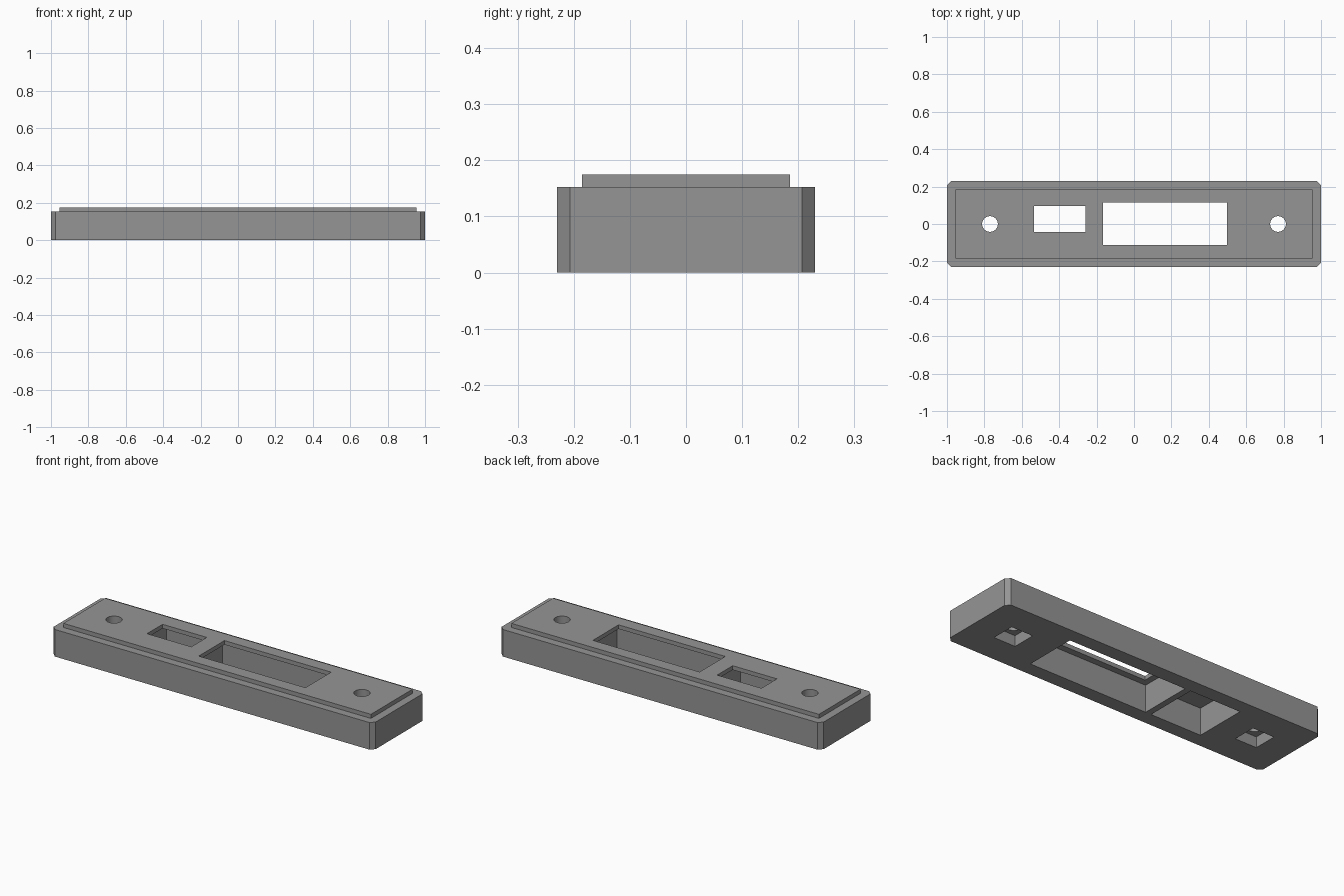
import bpy, bmesh, math

if "Cube" in bpy.data.objects:
    bpy.data.objects.remove(bpy.data.objects["Cube"])

BODY_TOP, PLATE_TOP = 0.152, 0.175

grey = bpy.data.materials.new("plain grey")
grey.diffuse_color = (0.3, 0.3, 0.3, 1)
grey.use_nodes = True
grey.node_tree.nodes["Principled BSDF"].inputs["Base Color"].default_value = grey.diffuse_color


def prism(name, points, z0, z1):
    """Extrude a flat outline from z0 to z1."""
    bm = bmesh.new()
    face = bm.faces.new([bm.verts.new((x, y, z0)) for x, y in points])
    top = bmesh.ops.extrude_face_region(bm, geom=[face])["geom"]
    verts = [v for v in top if isinstance(v, bmesh.types.BMVert)]
    bmesh.ops.translate(bm, verts=verts, vec=(0, 0, z1 - z0))
    bmesh.ops.recalc_face_normals(bm, faces=bm.faces)
    mesh = bpy.data.meshes.new(name)
    bm.to_mesh(mesh)
    bm.free()
    mesh.materials.append(grey)
    obj = bpy.data.objects.new(name, mesh)
    bpy.context.collection.objects.link(obj)
    return obj


def rect(x0, x1, y0, y1):
    return [(x0, y0), (x1, y0), (x1, y1), (x0, y1)]


def circle(cx, r, n=32):
    return [(cx + r * math.cos(2 * math.pi * i / n), r * math.sin(2 * math.pi * i / n))
            for i in range(n)]


def combine(target, tool, operation):
    """Apply a boolean and remove the helper."""
    mod = target.modifiers.new("combine", 'BOOLEAN')
    mod.object, mod.operation, mod.solver = tool, operation, 'EXACT'
    bpy.context.view_layer.objects.active = target
    bpy.ops.object.modifier_apply(modifier=mod.name)
    bpy.data.objects.remove(tool)


# Base block with chamfered vertical corners
X, Y, C = 1.0, 0.23, 0.023
outline = [(X - C, -Y), (X, C - Y), (X, Y - C), (X - C, Y),
           (C - X, Y), (-X, Y - C), (-X, C - Y), (C - X, -Y)]
body = prism("faceplate_body", outline, 0, BODY_TOP)

# Raised panel on top
combine(body, prism("raised_panel", rect(-0.955, 0.955, -0.185, 0.185), 0.1, PLATE_TOP), 'UNION')

# Wide pockets from below, then smaller openings through the thin panel
cuts = [
    ("large_pocket", rect(-0.20, 0.535, -0.15, 0.15), -0.1, BODY_TOP),
    ("small_pocket", rect(-0.55, -0.235, -0.15, 0.15), -0.1, BODY_TOP),
    ("large_window", rect(-0.165, 0.498, -0.113, 0.115), 0.1, 0.3),
    ("small_window", rect(-0.535, -0.26, -0.043, 0.095), 0.1, 0.3),
]
# Screw holes with square nut recesses
for s in (-1, 1):
    cx = s * 0.77
    cuts.append(("nut_recess", rect(cx - 0.067, cx + 0.067, -0.067, 0.067), -0.1, 0.06))
    cuts.append(("screw_hole", circle(cx, 0.042), 0.03, 0.3))
for cut in cuts:
    combine(body, prism(*cut), 'DIFFERENCE')

# Smooth hole walls, crisp edges elsewhere
body.select_set(True)
bpy.context.view_layer.objects.active = body
bpy.ops.object.shade_smooth_by_angle(angle=math.radians(30))
